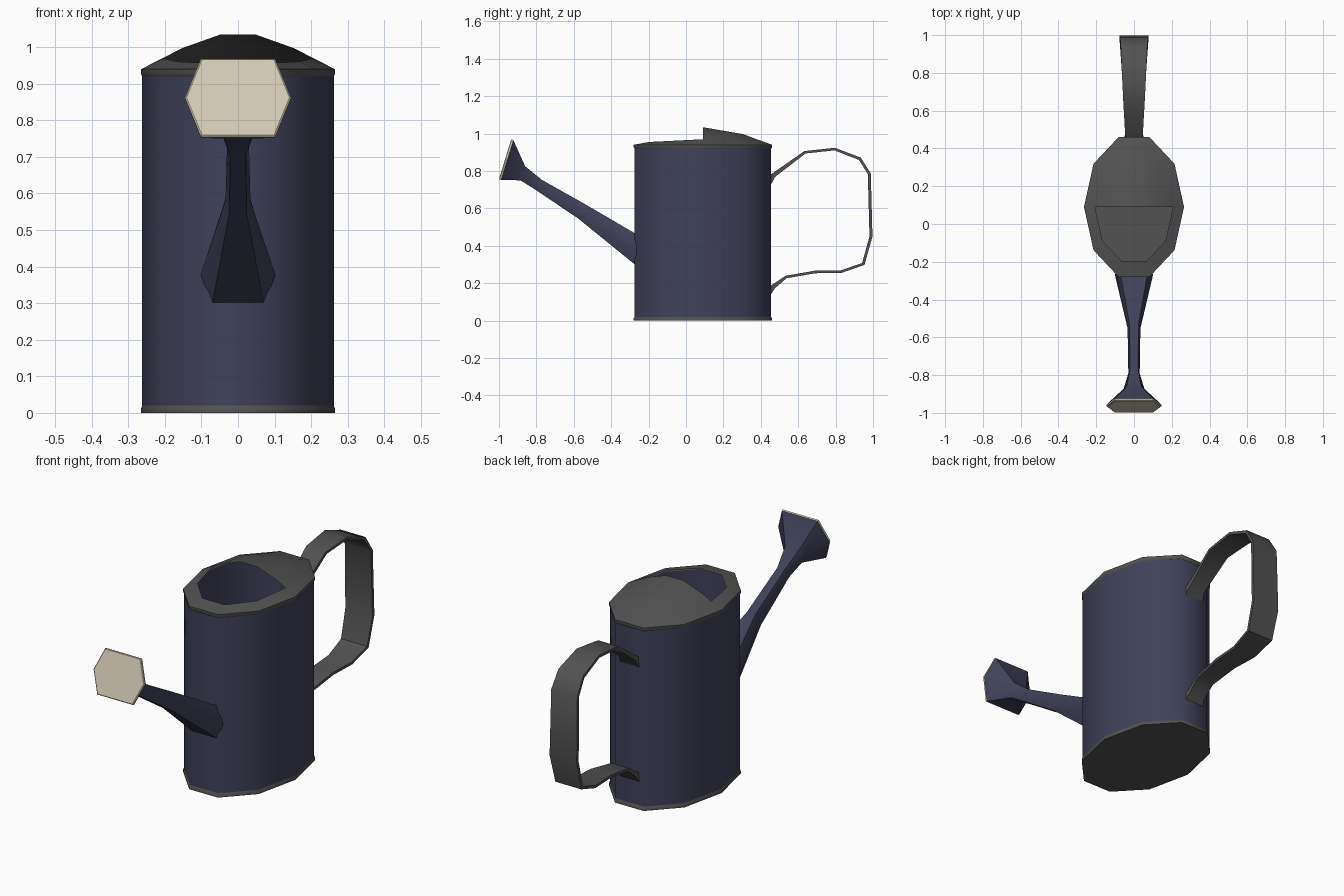
import bpy, bmesh, math
from mathutils import Vector

if "Cube" in bpy.data.objects:
    bpy.data.objects.remove(bpy.data.objects["Cube"])


def material(name, rgb):
    m = bpy.data.materials.new(name)
    m.diffuse_color = (*rgb, 1)
    m.use_nodes = True
    m.node_tree.nodes["Principled BSDF"].inputs["Base Color"].default_value = m.diffuse_color
    return m


BLUE = material("navy_enamel", (0.05, 0.053, 0.098))
GREY = material("dark_metal", (0.085, 0.085, 0.085))
CREAM = material("cream", (0.66, 0.6, 0.48))


def loft(bm, rings, closed=True, cap_start=False, cap_end=False):
    """Skin consecutive rings of points with quads."""
    rows = [[bm.verts.new(p) for p in r] for r in rings]
    n = len(rows[0])
    for a, b in zip(rows, rows[1:]):
        for i in range(n if closed else n - 1):
            j = (i + 1) % n
            bm.faces.new((a[i], a[j], b[j], b[i]))
    if cap_start:
        bm.faces.new(rows[0][::-1])
    if cap_end:
        bm.faces.new(rows[-1])


def finish(bm, name, mat, angle=50):
    bmesh.ops.remove_doubles(bm, verts=bm.verts, dist=0.0005)
    bmesh.ops.recalc_face_normals(bm, faces=bm.faces)
    me = bpy.data.meshes.new(name)
    bm.to_mesh(me)
    bm.free()
    me.materials.append(mat)
    me.shade_smooth()
    me.set_sharp_from_angle(angle=math.radians(angle))
    ob = bpy.data.objects.new(name, me)
    bpy.context.collection.objects.link(ob)
    return ob


def oval(s, z, ks=range(10)):
    """Points of the ten-sided oval outline, scaled by s; z is a number or f(y)."""
    pts = []
    for k in ks:
        a = math.radians(18 + 36 * k)
        y = 0.09 + 0.389 * s * math.cos(a)
        pts.append((0.265 * s * math.sin(a), y, z(y) if callable(z) else z))
    return pts


# body wall
bm = bmesh.new()
loft(bm, [oval(0.988, 0.018), oval(0.988, 0.922)])
finish(bm, "body", BLUE)

# base
bm = bmesh.new()
loft(bm, [oval(1, 0), oval(1, 0.012), oval(0.988, 0.02)], cap_start=True)
finish(bm, "base", GREY)

# top rim, half hood at the back and flat lip around the filling hole
bm = bmesh.new()
back, front = [7, 8, 9, 0, 1, 2], [2, 3, 4, 5, 6, 7]
loft(bm, [oval(0.988, 0.92), oval(1, 0.926), oval(1, 0.94)])
ridge = [(math.copysign(0.05, p[0]), 0.09, 1.034) for p in oval(1, 0, back)]
rows = [oval(1, 0.94, back), oval(0.78, 0.9695, back), oval(0.58, 0.997, back), ridge]
for r0, r1 in zip(rows, rows[1:]):
    for i in range(5):
        quad = [r0[i], r0[i + 1], r1[i + 1], r1[i]]
        pts = [p for j, p in enumerate(quad) if p not in quad[:j]]
        bm.faces.new([bm.verts.new(p) for p in pts])
loft(bm, [oval(1, 0.94, front), oval(0.78, lambda y: 0.965 + 0.05 * y, front)], closed=False)
finish(bm, "top_hood", GREY, 40)


def hexagon(top, bottom, w, s=1.0, shift=(0, 0)):
    """Tilted hexagon between a top and a bottom (y, z) point."""
    c = (Vector(top) + Vector(bottom)) / 2
    h = (Vector(top) - Vector(bottom)) / 2
    out = []
    for x, v in ((0.7, 1), (1, 0), (0.7, -1), (-0.7, -1), (-1, 0), (-0.7, 1)):
        p = c + h * v * s + Vector(shift)
        out.append((x * w * s, p.x, p.y))
    return out


# spout and flared rose
head = ((-0.932, 0.968), (-0.997, 0.755), 0.145)
bm = bmesh.new()
loft(bm, [
    hexagon((-0.265, 0.462), (-0.265, 0.293), 0.102),
    hexagon((-0.53, 0.617), (-0.575, 0.545), 0.034),
    hexagon((-0.77, 0.752), (-0.81, 0.703), 0.03),
    hexagon((-0.86, 0.825), (-0.885, 0.75), 0.055),
    hexagon(*head, shift=(0.009, -0.003)),
])
finish(bm, "spout", BLUE, 40)

# rose face plate
bm = bmesh.new()
loft(bm, [hexagon(*head, shift=(0.009, -0.003)), hexagon(*head),
          hexagon(*head, s=0.97, shift=(-0.003, 0.001))], cap_start=True, cap_end=True)
finish(bm, "rose_face", CREAM, 30)

# strap handle: y, z, half width, half thickness
path = [
    (0.440, 0.735, 0.060, 0.036), (0.468, 0.777, 0.046, 0.012), (0.636, 0.900, 0.056, 0.007),
    (0.795, 0.917, 0.064, 0.007), (0.930, 0.865, 0.070, 0.008), (0.980, 0.785, 0.074, 0.008),
    (0.989, 0.450, 0.077, 0.008), (0.948, 0.303, 0.074, 0.008), (0.830, 0.262, 0.066, 0.007),
    (0.690, 0.260, 0.058, 0.007), (0.535, 0.233, 0.050, 0.007), (0.468, 0.182, 0.046, 0.012),
    (0.440, 0.150, 0.060, 0.030),
]
rings = []
for i, (y, z, w, t) in enumerate(path):
    p = Vector((y, z))
    a = Vector(path[max(i - 1, 0)][:2])
    b = Vector(path[min(i + 1, len(path) - 1)][:2])
    d = (b - a).normalized()
    if i in (0, len(path) - 1):
        d = Vector((1 if i == 0 else -1, 0))
    n = Vector((-d.y, d.x)) * t
    rings.append([(sx * w, p.x + sn * n.x, p.y + sn * n.y)
                  for sx, sn in ((1, 1), (1, -1), (-1, -1), (-1, 1))])
bm = bmesh.new()
loft(bm, rings, cap_start=True, cap_end=True)
finish(bm, "handle", GREY, 50)
